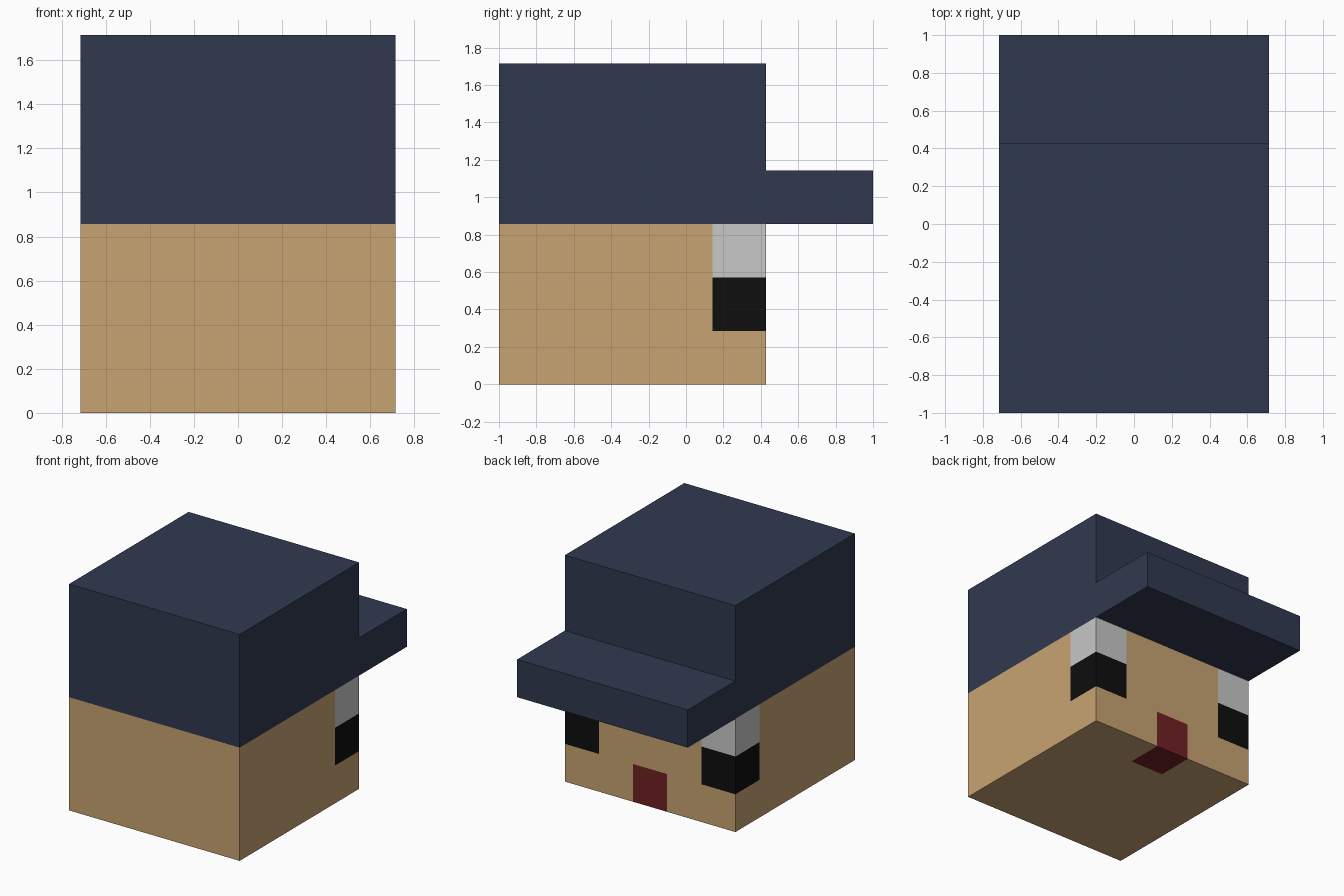
import bpy, bmesh
from mathutils import Vector

default = bpy.data.objects.get("Cube")
if default:
    bpy.data.objects.remove(default, do_unlink=True)

U = 2 / 7            # one block of the design
HALF = 2.5 * U       # half width of head and cap
BACK, FACE = -1.0, -1.0 + 5 * U
HEAD_TOP = 3 * U


def material(name, srgb):
    color = [((c / 255 + 0.055) / 1.055) ** 2.4 for c in srgb] + [1]
    mat = bpy.data.materials.new(name)
    mat.use_nodes = True
    mat.diffuse_color = color
    bsdf = next(n for n in mat.node_tree.nodes if n.type == 'BSDF_PRINCIPLED')
    bsdf.inputs["Base Color"].default_value = color
    return mat


TAN = material("tan skin", (200, 164, 114))
NAVY = material("navy cloth", (48, 57, 79))
WHITE = material("eye white", (200, 200, 200))
BLACK = material("eye black", (14, 14, 14))
RED = material("mouth red", (113, 33, 35))


def add_object(name, bm, mats):
    bmesh.ops.recalc_face_normals(bm, faces=bm.faces)
    mesh = bpy.data.meshes.new(name)
    bm.to_mesh(mesh)
    bm.free()
    for mat in mats:
        mesh.materials.append(mat)
    obj = bpy.data.objects.new(name, mesh)
    bpy.context.collection.objects.link(obj)
    return obj


def extrude_profile(profile):
    """Extrude a side profile of (y, z) points across the full width."""
    bm = bmesh.new()
    face = bm.faces.new([bm.verts.new((-HALF, y, z)) for y, z in profile])
    result = bmesh.ops.extrude_face_region(bm, geom=[face])
    verts = [v for v in result["geom"] if isinstance(v, bmesh.types.BMVert)]
    bmesh.ops.translate(bm, verts=verts, vec=(2 * HALF, 0, 0))
    return bm


# Head: a block cut along the edges of the eyes and mouth
head = extrude_profile([(BACK, 0), (FACE, 0), (FACE, HEAD_TOP), (BACK, HEAD_TOP)])
cuts = [((x * U, 0, 0), (1, 0, 0)) for x in (-1.5, -0.5, 0.5, 1.5)]
cuts += [((0, FACE - U, 0), (0, 1, 0))]
cuts += [((0, 0, z * U), (0, 0, 1)) for z in (1, 2)]
for point, normal in cuts:
    bmesh.ops.bisect_plane(head, geom=head.verts[:] + head.edges[:] + head.faces[:],
                           plane_co=Vector(point), plane_no=Vector(normal))

# Eyes wrap around the face corners; the mouth wraps under the chin
for face in head.faces:
    c = face.calc_center_median()
    if c.y < FACE - U:
        continue
    if abs(c.x) > 1.5 * U and c.z > U:
        face.material_index = 1 if c.z > 2 * U else 2
    elif abs(c.x) < 0.5 * U and c.z < U:
        face.material_index = 3
add_object("head", head, [TAN, WHITE, BLACK, RED])

# Cap with its brim over the face
add_object("cap", extrude_profile([
    (BACK, HEAD_TOP), (1, HEAD_TOP), (1, 4 * U),
    (FACE, 4 * U), (FACE, 6 * U), (BACK, 6 * U)]), [NAVY])
